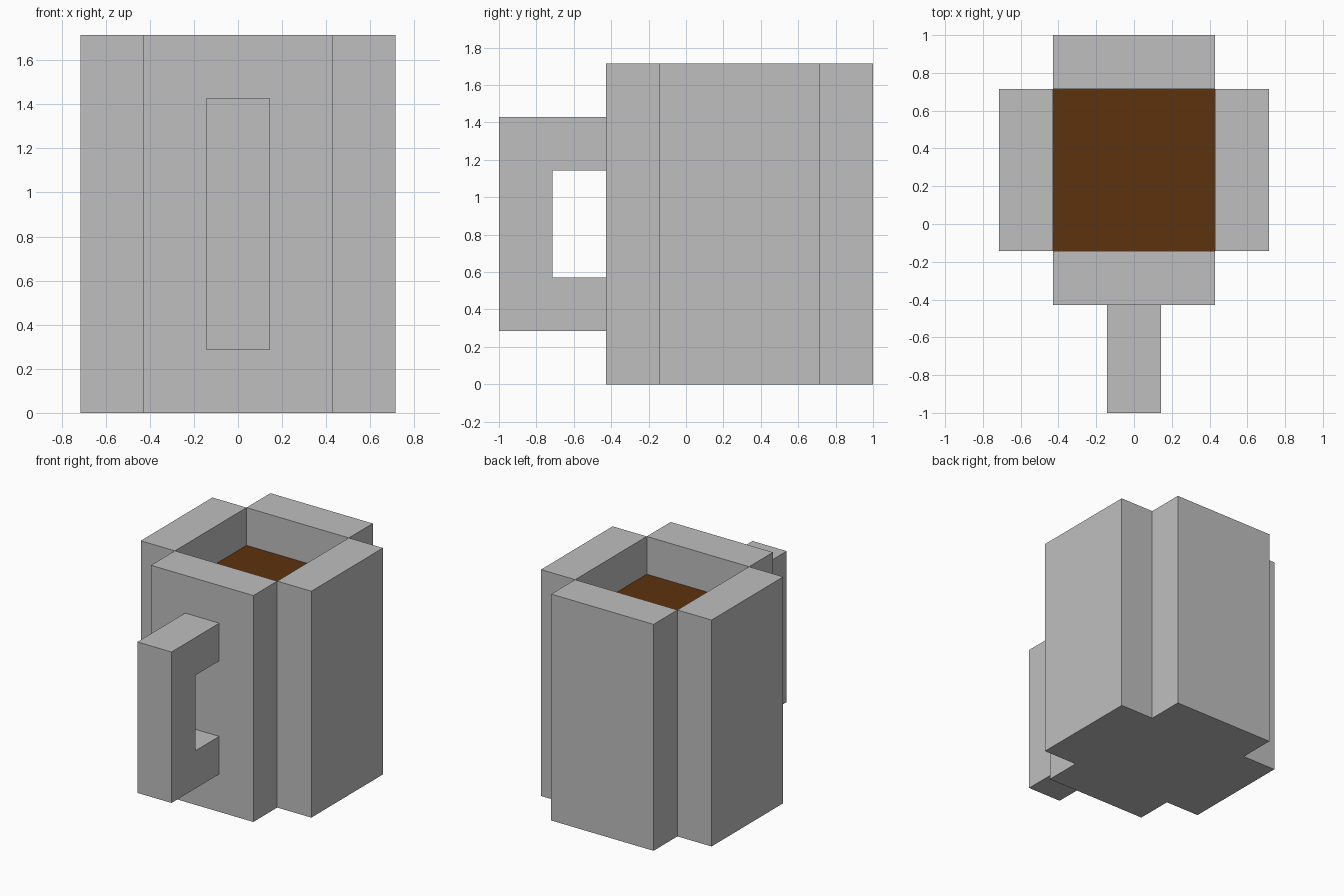
import bpy
import bmesh

if "Cube" in bpy.data.objects:
    bpy.data.objects.remove(bpy.data.objects["Cube"], do_unlink=True)

U = 1 / 7  # grid unit: every part sits on sevenths


def material(name, rgb):
    mat = bpy.data.materials.new(name)
    mat.use_nodes = True
    mat.diffuse_color = (*rgb, 1)
    mat.node_tree.nodes["Principled BSDF"].inputs["Base Color"].default_value = (*rgb, 1)
    return mat


grey = material("light grey", (0.52, 0.52, 0.52))
brown = material("coffee brown", (0.112, 0.032, 0.0044))


def prism(name, points, axis, low, high, mat):
    """Extrude a 2D outline along x (points are y, z) or z (points are x, y)."""
    bm = bmesh.new()
    place = (lambda a, b: (low, a, b)) if axis == "x" else (lambda a, b: (a, b, low))
    face = bm.faces.new([bm.verts.new([c * U for c in place(a, b)]) for a, b in points])
    new = bmesh.ops.extrude_face_region(bm, geom=[face])["geom"]
    step = (high - low) * U
    bmesh.ops.translate(bm, vec=(step, 0, 0) if axis == "x" else (0, 0, step),
                        verts=[v for v in new if isinstance(v, bmesh.types.BMVert)])
    bmesh.ops.recalc_face_normals(bm, faces=bm.faces)
    mesh = bpy.data.meshes.new(name)
    bm.to_mesh(mesh)
    bm.free()
    mesh.materials.append(mat)
    obj = bpy.data.objects.new(name, mesh)
    bpy.context.collection.objects.link(obj)
    return obj


def box(name, x, y, z, mat):
    outline = [(x[0], y[0]), (x[1], y[0]), (x[1], y[1]), (x[0], y[1])]
    return prism(name, outline, "z", *z, mat)


# Four mug walls around a square well
box("front_wall", (-3, 3), (-3, -1), (0, 12), grey)
box("back_wall", (-3, 3), (5, 7), (0, 12), grey)
box("left_wall", (3, 5), (-1, 5), (0, 12), grey)
box("right_wall", (-5, -3), (-1, 5), (0, 12), grey)

# Solid core with a thin layer of coffee on top
box("mug_core", (-3, 3), (-1, 5), (0, 9.95), grey)
box("coffee_surface", (-3, 3), (-1, 5), (9.95, 10), brown)

# C-shaped handle on the front
handle = [(-3, 2), (-7, 2), (-7, 10), (-3, 10), (-3, 8), (-5, 8), (-5, 4), (-3, 4)]
prism("handle", handle, "x", -1, 1, grey)
